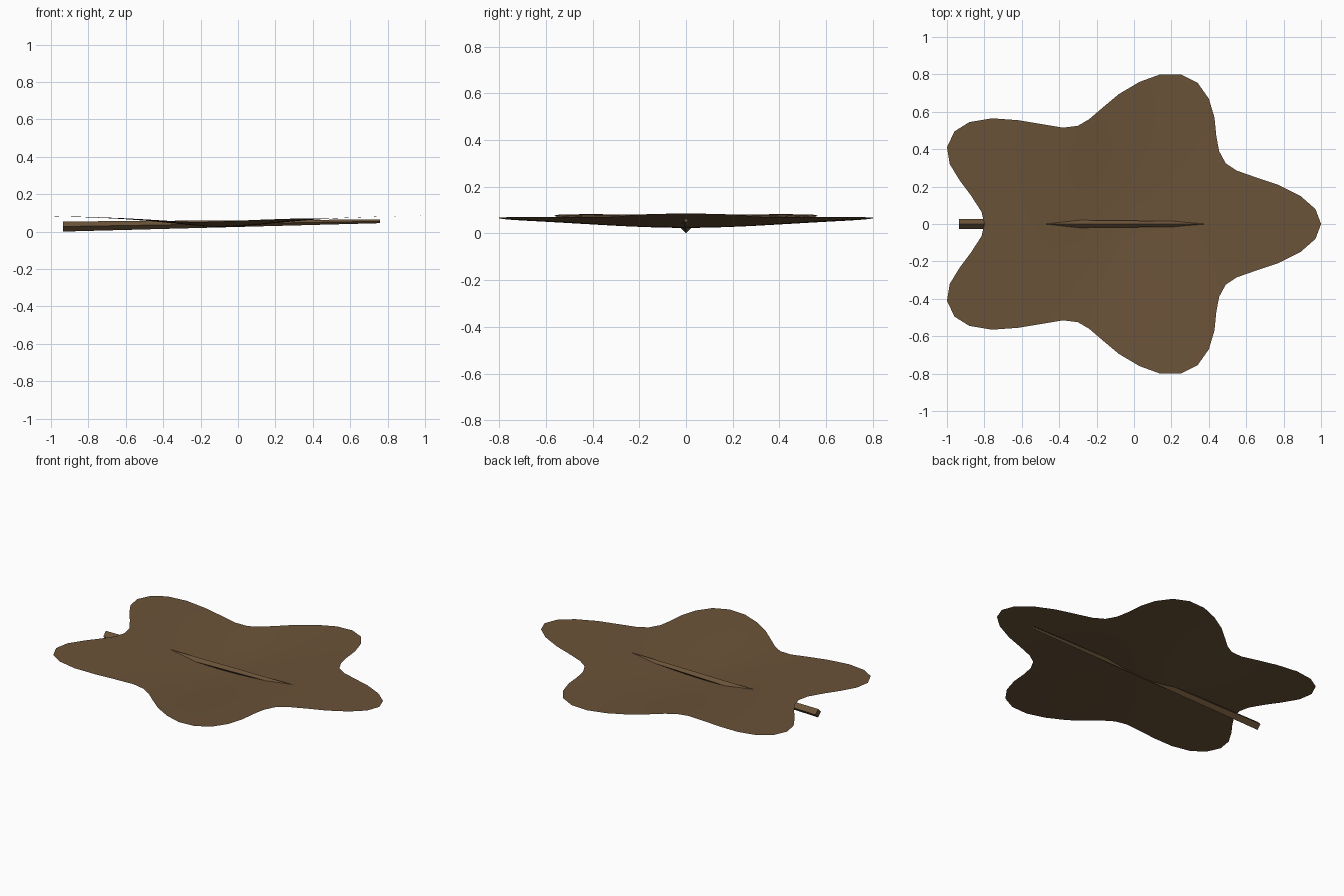
import bpy, bmesh

cube = bpy.data.objects.get("Cube")
if cube:
    bpy.data.objects.remove(cube, do_unlink=True)

brown = bpy.data.materials.new("dry_leaf_brown")
colour = (0.145, 0.086, 0.040, 1)
brown.use_nodes = True
brown.diffuse_color = colour
brown.node_tree.nodes["Principled BSDF"].inputs["Base Color"].default_value = colour


def add_object(name, bm, smooth):
    mesh = bpy.data.meshes.new(name)
    for face in bm.faces:
        face.smooth = smooth
    bm.to_mesh(mesh)
    bm.free()
    mesh.materials.append(brown)
    obj = bpy.data.objects.new(name, mesh)
    bpy.context.collection.objects.link(obj)
    return obj


# Leaf blade: half outline from tip to stem notch, mirrored across the midrib
half = [(1, 0), (.97, .08), (.89, .15), (.77, .21), (.65, .25), (.55, .285),
        (.49, .325), (.455, .39), (.44, .47), (.43, .57), (.4, .67),
        (.34, .755), (.25, .8), (.14, .8), (.03, .76), (-.08, .695),
        (-.17, .62), (-.24, .56), (-.3, .525), (-.38, .515), (-.5, .535),
        (-.62, .555), (-.76, .565), (-.88, .545), (-.96, .495), (-1, .41),
        (-.985, .32), (-.93, .23), (-.87, .15), (-.815, .065), (-.8, 0)]
outline = half + [(x, -y) for x, y in reversed(half[1:-1])]
CENTRE = -0.08
RINGS = 12


def height(x, y):
    # Shallow dish that flattens out toward the lobes
    q = 0.2 * (x - CENTRE) ** 2 + 0.06 * y * y
    return 0.024 + 0.0706 * q / (q + 0.0368)


def blade_point(bm, x, y):
    return bm.verts.new((x, y, height(x, y)))


bm = bmesh.new()
middle = blade_point(bm, CENTRE, 0)
inner = None
for ring in range(1, RINGS + 1):
    s = ring / RINGS
    outer = [blade_point(bm, CENTRE + s * (x - CENTRE), s * y) for x, y in outline]
    for i in range(len(outer)):
        j = (i + 1) % len(outer)
        if inner:
            bm.faces.new((inner[i], outer[i], outer[j], inner[j]))
        else:
            bm.faces.new((middle, outer[i], outer[j]))
    inner = outer
add_object("leaf_blade", bm, True)

# Stem: tapered four-sided rod laid along the midrib, rising toward the tip
START, END = (-0.935, 0.027), (0.76, 0.055)
bm = bmesh.new()
bmesh.ops.create_cone(bm, cap_ends=True, segments=4, radius1=0.027,
                      radius2=0.01, depth=1)
for v in bm.verts:
    t = v.co.z + 0.5
    x = START[0] + t * (END[0] - START[0])
    z = START[1] + t * (END[1] - START[1])
    v.co = (x, v.co.y, z - v.co.x)
add_object("stem", bm, False)
